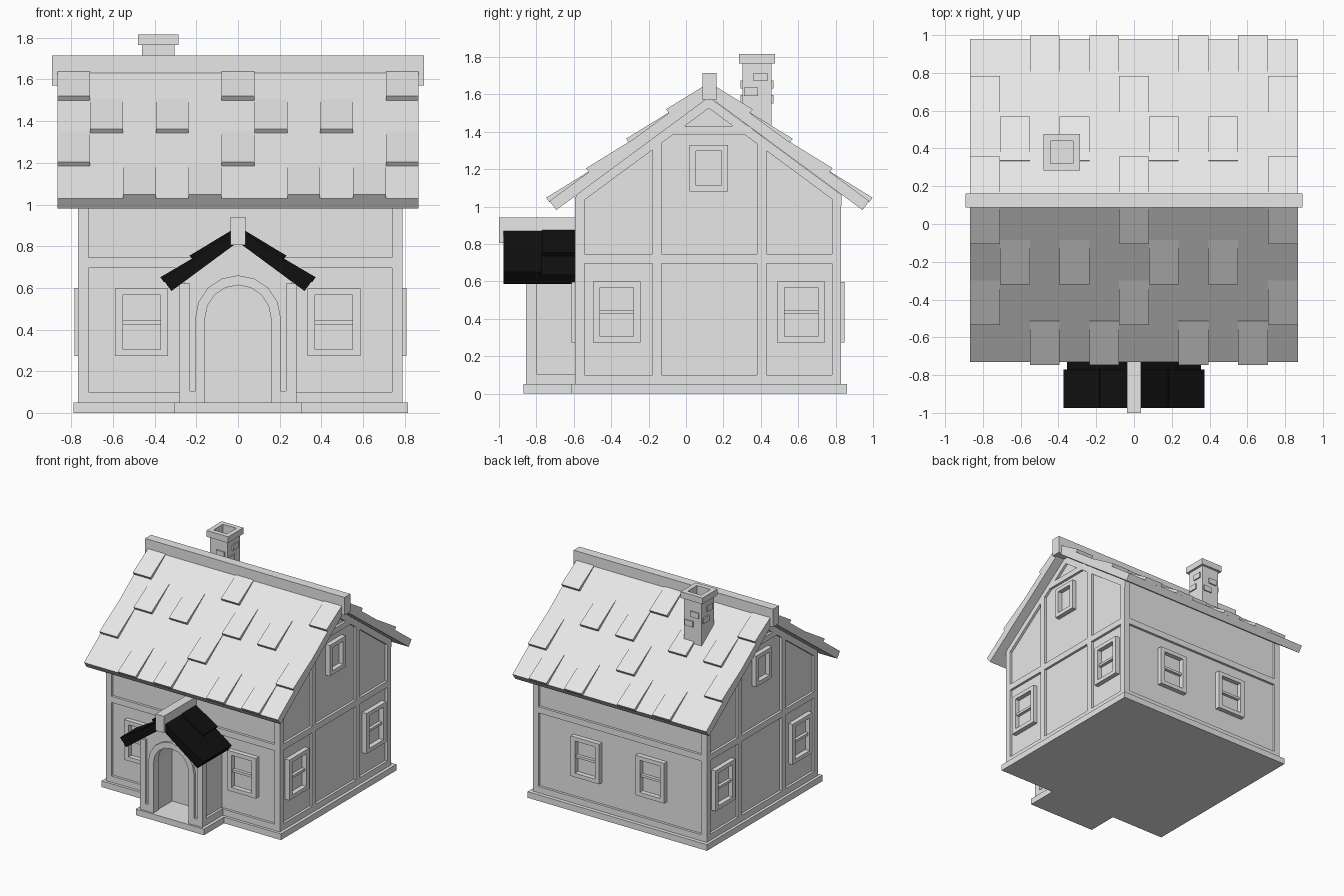
import bpy, bmesh, math

if "Cube" in bpy.data.objects:
    bpy.data.objects.remove(bpy.data.objects["Cube"])


def material(name, value):
    m = bpy.data.materials.new(name)
    m.use_nodes = True
    colour = (value, value, value, 1)
    m.diffuse_color = colour
    m.node_tree.nodes["Principled BSDF"].inputs["Base Color"].default_value = colour
    return m


GREY = material("light grey", 0.8)
BLACK = material("black", 0.005)


def prism(axis, pts, a, b):
    """Closed 2D profile (side, z) swept along x or y from a to b."""
    return axis, pts, a, b


def box(x0, x1, y0, y1, z0, z1):
    return prism("x", [(y0, z0), (y1, z0), (y1, z1), (y0, z1)], x0, x1)


def make(name, solids, mat=GREY):
    mesh = bpy.data.meshes.new(name)
    bm = bmesh.new()
    for axis, pts, a, b in solids:
        rings = []
        for t in (a, b):
            rings.append([bm.verts.new((t, p, z) if axis == "x" else (p, t, z)) for p, z in pts])
        lo, hi = rings
        bm.faces.new(lo)
        bm.faces.new(hi[::-1])
        for i in range(len(pts)):
            j = (i + 1) % len(pts)
            bm.faces.new((lo[j], lo[i], hi[i], hi[j]))
    bmesh.ops.recalc_face_normals(bm, faces=bm.faces)
    bm.to_mesh(mesh)
    bm.free()
    mesh.materials.append(mat)
    obj = bpy.data.objects.new(name, mesh)
    bpy.context.scene.collection.objects.link(obj)
    return obj


# Main dimensions
X0, X1, Y0, Y1 = -0.767, 0.79, -0.593, 0.83
CY = 0.122                 # ridge position
APEX = 1.66                # top of roof slabs
PITCH = math.atan(0.738)
C, S, T = math.cos(PITCH), math.sin(PITCH), math.tan(PITCH)
SLAB = 0.06
R = 0.02                   # panel recess behind the timbers
W = 0.05                   # timber width


def under(offset, apex=APEX):
    """Height of the roof underside at a distance from the ridge."""
    return apex - SLAB / C - T * abs(offset)


# Foundation
make("foundation", [box(-0.79, 0.815, -0.615, 0.86, 0, 0.05)])
make("porch_foundation", [box(-0.305, 0.305, -0.87, -0.6, 0, 0.05)])

# Recessed plaster walls
a, b = Y0 + R, Y1 - R
make("walls", [prism("x", [(a, 0.04), (b, 0.04), (b, under(b - CY)), (CY, under(0)),
                           (a, under(a - CY))], X0 + R, X1 - R)])

# Corner posts and front and back rails
timbers = []
for x in (X0, X1 - W):
    for y in (Y0, Y1 - W):
        timbers.append(box(x, x + W, y, y + W, 0.05, 1.05))
for z in (0.05, 0.695):
    timbers.append(box(X0, X1, Y0, Y0 + W, z, z + W))
    timbers.append(box(X0, X1, Y1 - W, Y1, z, z + W))
make("wall_timbers", timbers)

# Gable timbers, the same on both ends
for side, g0, g1 in (("right", X1 - W, X1), ("left", X0, X0 + W)):
    parts = [box(g0, g1, Y0, Y1, z, z + W) for z in (0.05, 0.695)]
    parts.append(box(g0, g1, CY - 0.23, CY + 0.23, 1.385, 1.43))
    for y in (-0.18, 0.38):
        parts.append(box(g0, g1, y, y + W, 0.05, 1.36))
    for s in (-1, 1):
        e = 0.71
        parts.append(prism("x", [(CY, under(0)), (CY + s * e, under(e)),
                                 (CY + s * e, under(e) - 0.06), (CY, under(0) - 0.06)], g0, g1))
    make(side + "_gable_timbers", parts)


# Windows: raised frame with an optional crossbar
def window(name, axis, face, out, c, z0, z1, width, edge, bar=True):
    h = width / 2

    def piece(p0, p1, q0, q1, depth):
        f0, f1 = sorted((face, face + out * depth))
        return box(f0, f1, p0, p1, q0, q1) if axis == "x" else box(p0, p1, f0, f1, q0, q1)
    d = 0.038
    parts = [piece(c - h, c - h + edge, z0, z1, d), piece(c + h - edge, c + h, z0, z1, d),
             piece(c - h + edge, c + h - edge, z0, z0 + 0.032, d),
             piece(c - h + edge, c + h - edge, z1 - 0.032, z1, d)]
    if bar:
        m = (z0 + z1) / 2
        parts.append(piece(c - h + edge, c + h - edge, m - 0.01, m + 0.01, 0.025))
    make(name, parts)


for i, x in enumerate((-0.4625, 0.46)):
    window(f"front_window_{i + 1}", "y", Y0 + R, -1, x, 0.273, 0.597, 0.255, 0.038)
for i, x in enumerate((-0.27, 0.31)):
    window(f"back_window_{i + 1}", "y", Y1 - R, 1, x, 0.273, 0.597, 0.255, 0.038)
for side, face, out in (("right", X1 - R, 1), ("left", X0 + R, -1)):
    for i, y in enumerate((-0.37, 0.615)):
        window(f"{side}_window_{i + 1}", "x", face, out, y, 0.273, 0.6, 0.255, 0.038)
    window(side + "_attic_window", "x", face, out, 0.122, 1.08, 1.33, 0.205, 0.034, False)


# Roof slabs and wedge tiles, laid out in slope coordinates
def slope(s, centre, apex):
    return lambda d, h: (centre + s * (d * C + h * S), apex - d * S + h * C)


def roof_slab(axis, s, centre, apex, length, t0, t1):
    p = slope(s, centre, apex)
    return prism(axis, [(centre, apex), p(length, 0), p(length, -SLAB), (centre, apex - SLAB / C)], t0, t1)


def tile(axis, s, centre, apex, end, length, t0, t1):
    p = slope(s, centre, apex)
    return prism(axis, [p(end - length, -0.01), p(end, -0.005), p(end, 0.025),
                        p(end - length, 0.002)], t0, t1)


RX, LENGTH, ROWS = 0.867, 1.062, 4
col = 2 * RX / 11
pattern = [(2, 4, 7, 9), (0, 5, 10), (1, 3, 6, 8), (0, 5, 10)]
for side, s in (("front", -1), ("back", 1)):
    make(side + "_roof", [roof_slab("x", s, CY + 0.003, APEX, LENGTH, -RX, RX)])
    tiles = []
    for row, columns in enumerate(pattern):
        end = LENGTH + 0.004 - row * LENGTH / ROWS
        for k in columns:
            tiles.append(tile("x", s, CY + 0.003, APEX, end, min(end, 0.275),
                              -RX + k * col, -RX + (k + 1) * col))
    make(side + "_roof_tiles", tiles)
make("ridge_beam", [box(-0.892, 0.892, CY - 0.035, CY + 0.04, 1.57, 1.715)])

# Chimney: hollow shaft and cap, with a few raised bricks
cx, cy = -0.383, 0.38


def tube(outer, inner, z0, z1):
    o, i = outer, inner
    return [box(cx - o, cx - i, cy - o, cy + o, z0, z1), box(cx + i, cx + o, cy - o, cy + o, z0, z1),
            box(cx - i, cx + i, cy - o, cy - i, z0, z1), box(cx - i, cx + i, cy + i, cy + o, z0, z1)]


h = 0.078
make("chimney_shaft", tube(h, 0.06, 1.38, 1.77) + [box(cx - h, cx + h, cy - h, cy + h, 1.36, 1.6)])
make("chimney_cap", tube(0.097, 0.06, 1.765, 1.815))
bricks = []
for s in (-1, 1):
    for off, z in ((-0.032, 1.59), (0.018, 1.67)):
        u = s * off
        f0, f1 = sorted((s * (h - 0.01), s * (h + 0.01)))
        bricks.append(box(cx + f0, cx + f1, cy + u - 0.037, cy + u + 0.037, z, z + 0.045))
        bricks.append(box(cx - u - 0.037, cx - u + 0.037, cy + f0, cy + f1, z - 0.04, z + 0.005))
make("chimney_bricks", bricks)

# Porch walls with an arched opening
PA = 0.895


def arch(radius, spring=0.455, steps=8):
    pts = [(-radius, 0.05)]
    for i in range(steps + 1):
        t = math.pi * (1 - i / steps)
        pts.append((radius * math.cos(t), spring + radius * math.sin(t)))
    return pts + [(radius, 0.05)]


pw = 0.26
make("porch_walls", [prism("y", [(pw, 0.05), (pw, under(pw, PA)), (0, under(0, PA)),
                                 (-pw, under(pw, PA)), (-pw, 0.05)] + arch(0.165), -0.835, -0.57)])
make("door_arch", [prism("y", arch(0.205) + arch(0.158)[::-1], -0.855, -0.79)])
make("door", [prism("y", arch(0.17), -0.605, -0.58)])
posts = []
for s in (-1, 1):
    x0, x1 = sorted((s * 0.23, s * 0.28))
    posts.append(box(x0, x1, -0.855, -0.80, 0.05, under(0.27, PA)))
    posts.append(box(x0, x1, -0.80, -0.59, 0.05, 0.105))
    x0, x1 = sorted((s * 0.2, s * 0.23))
    posts.append(box(x0, x1, -0.855, -0.82, 0.05, 0.105))
make("porch_timbers", posts)

# Porch roof
for side, s in (("left", 1), ("right", -1)):
    make(side + "_porch_roof", [roof_slab("y", s, 0, PA, 0.441, -0.975, -0.59)], BLACK)
    make(side + "_porch_tiles", [tile("y", s, 0, PA, 0.27, 0.25, -0.77, -0.59),
                                 tile("y", s, 0, PA, 0.445, 0.22, -0.975, -0.77)], BLACK)
make("porch_ridge_beam", [box(-0.036, 0.036, -1.0, -0.58, 0.805, 0.94)])
